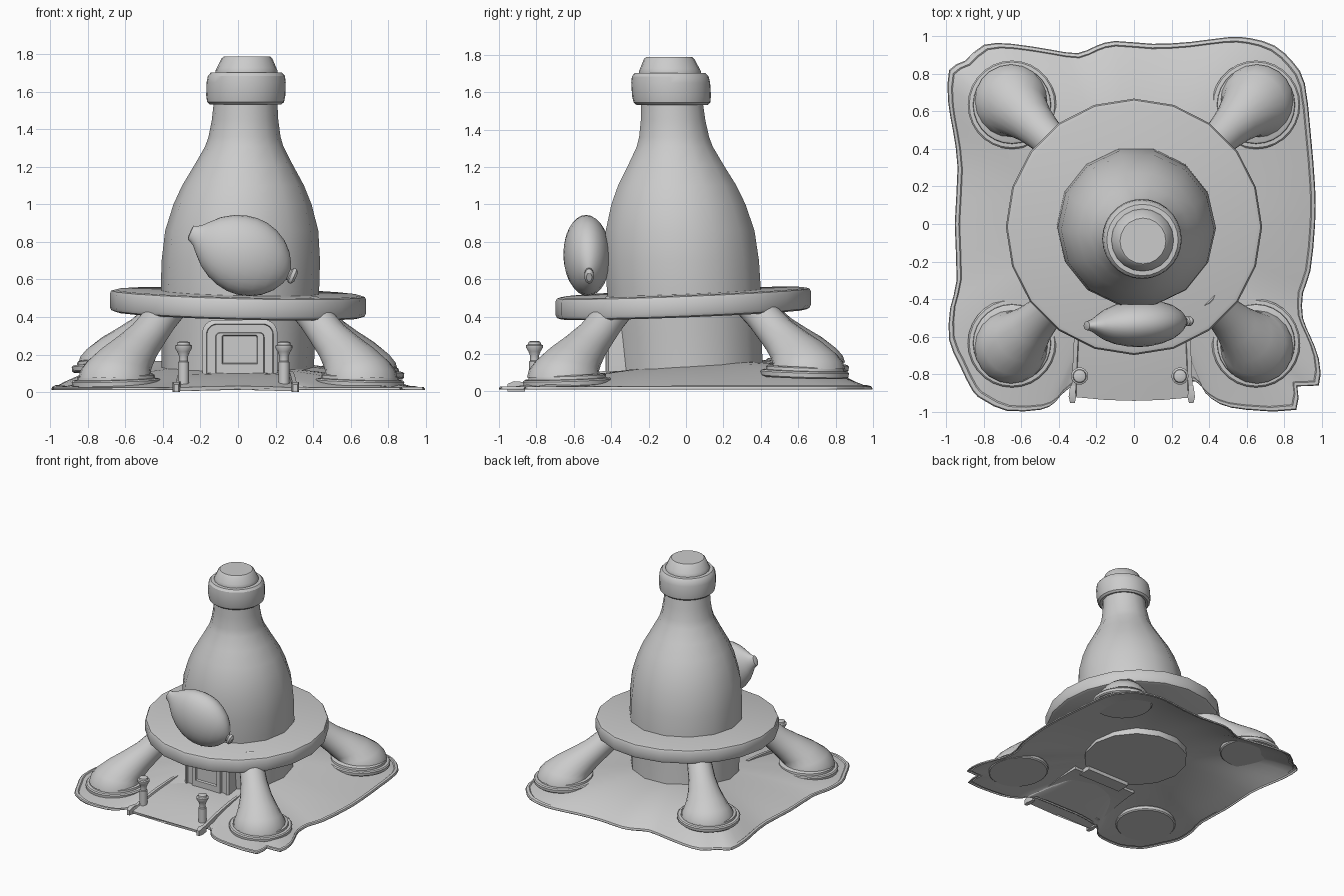
import bpy, bmesh, math
from mathutils import Vector, Matrix

if "Cube" in bpy.data.objects:
    bpy.data.objects.remove(bpy.data.objects["Cube"])

TAU = math.tau


def loft(name, rings, angle=32, cap_start=True, cap_end=True):
    """Skin a list of equal-length closed rings into one object."""
    bm = bmesh.new()
    rows = [[bm.verts.new(p) for p in r] for r in rings]
    n = len(rows[0])
    for a, b in zip(rows, rows[1:]):
        for i in range(n):
            j = (i + 1) % n
            bm.faces.new((a[i], a[j], b[j], b[i]))
    if cap_start:
        bm.faces.new(rows[0][::-1])
    if cap_end:
        bm.faces.new(rows[-1])
    bmesh.ops.recalc_face_normals(bm, faces=bm.faces)
    me = bpy.data.meshes.new(name)
    bm.to_mesh(me)
    bm.free()
    ob = bpy.data.objects.new(name, me)
    bpy.context.collection.objects.link(ob)
    bpy.ops.object.select_all(action='DESELECT')
    ob.select_set(True)
    bpy.context.view_layer.objects.active = ob
    bpy.ops.object.shade_smooth_by_angle(angle=math.radians(angle))
    return ob


def circle(r, z, n):
    return [Vector((r * math.cos(TAU * i / n), r * math.sin(TAU * i / n), z)) for i in range(n)]


def lathe(name, profile, n, place=lambda p: p):
    return loft(name, [[place(p) for p in circle(r, z, n)] for r, z in profile])


def lean(p):
    """The whole bottle leans a little forward and to the right."""
    s = (p.z - 0.6) / 1.1
    return Vector((p.x + 0.012 + 0.033 * s, p.y - 0.015 - 0.07 * s, p.z))


# Bottle body, neck ring and stopper
lathe("bottle_body", [(.405, .1), (.41, .3), (.422, .55), (.422, .7), (.408, .86), (.368, 1.0),
                      (.325, 1.1), (.262, 1.21), (.208, 1.31), (.192, 1.36), (.177, 1.45),
                      (.168, 1.56)], 14, lean)
lathe("neck_ring", [(.165, 1.54), (.19, 1.532), (.205, 1.545), (.211, 1.58), (.211, 1.65),
                    (.205, 1.685), (.19, 1.702), (.15, 1.705)], 28, lean)
lathe("stopper", [(.165, 1.69), (.166, 1.712), (.158, 1.728), (.135, 1.778), (.122, 1.789)], 20, lean)

# Tilted round table around the bottle
lathe("round_table", [(.655, -.06), (.675, -.052), (.683, -.035), (.683, .035), (.675, .052), (.655, .058)], 20,
      lambda p: Vector((p.x, p.y - .015, p.z + .472 - .025 * p.x + .04 * p.y)))

# Uneven ground sheet: outline points, anticlockwise from front left
outline = [(-.34, -.87), (-.42, -.95), (-.5, -.99), (-.68, -.995), (-.8, -.94), (-.86, -.89), (-.93, -.75),
           (-.985, -.62), (-.98, -.45), (-.945, -.3), (-.955, 0), (-.94, .3), (-.965, .5), (-.99, .65),
           (-.985, .82), (-.9, .87), (-.8, .955), (-.65, .96), (-.45, .93), (-.3, .91), (-.2, .95),
           (-.1, .975), (.1, .96), (.3, .97), (.5, .995), (.62, .99), (.75, .95), (.85, .86), (.91, .75),
           (.94, .5), (.965, .2), (.965, 0), (.94, -.25), (.9, -.37), (.9, -.5), (.94, -.6), (.985, -.72),
           (.985, -.86), (.87, -.865), (.865, -.99), (.6, -.99), (.46, -.96), (.38, -.9), (.33, -.84),
           (.15, -.83), (0, -.83), (-.15, -.83)]
edge = []
for i in range(len(outline)):
    a, b, c, d = (Vector(outline[(i + k) % len(outline)]) for k in (-1, 0, 1, 2))
    edge += [b, (9 * (b + c) - a - d) / 16]


def ground_z(x, y, s):
    amp = .13 + .08 * y - .075 * x * max(y, 0)
    return .016 + amp * (1 - s ** 2.5)


levels = [(k / 14, 0) for k in range(1, 14)] + [(.972, 0), (.978, .008), (.995, .009), (1, .002), (1, -.005)]
sheet = loft("ground_sheet", [[(p.x * s, p.y * s, ground_z(p.x * s, p.y * s, s) + dz) for p in edge]
                              for s, dz in levels], cap_end=False)
mod = sheet.modifiers.new("thickness", 'SOLIDIFY')
mod.thickness = .006
mod.offset = -1

# Four flared legs on stepped round foot plates
leg_path = [(.655, .0, .195, 0), (.65, .035, .19, 4), (.635, .07, .172, 12), (.595, .12, .145, 24),
            (.54, .185, .117, 34), (.48, .26, .1, 38), (.42, .35, .093, 38), (.36, .43, .09, 38)]
for name, sx, sy, z0 in (("front_left", -1, -1, .05), ("front_right", 1, -1, .05),
                         ("back_left", -1, 1, .13), ("back_right", 1, 1, .095)):
    rings = []
    out = Vector((sx, sy, 0)).normalized()
    axis = Vector((0, 0, 1)).cross(-out)
    for d, z, r, tilt in leg_path:
        k = z / .43
        c = Vector((sx * d, sy * d, z + z0 * (1 - k) + .025))
        rot = Matrix.Rotation(math.radians(tilt), 3, axis)
        rings.append([c + rot @ p for p in circle(r, 0, 20)])
    loft(name + "_leg", rings, 40)
    lathe(name + "_foot_plate", [(.225, -.02), (.234, -.012), (.236, .01), (.228, .018), (.208, .02),
                                 (.206, .036), (.196, .042)], 28,
          lambda p: Vector((p.x + .65 * sx, p.y + .635 * sy, p.z + z0 - .03 * (p.x * sx + p.y * sy))))

# Sloped entrance path with raised curbs
section = [(-.335, -.02), (-.335, .014), (-.312, .014), (-.308, 0), (-.15, .006), (0, .008), (.15, .006),
           (.288, 0), (.292, .014), (.315, .014), (.315, -.02), (0, -.012)]
rings = []
for k in range(9):
    t = k / 8
    z = .024 + .072 * math.sin(t * math.pi / 2)
    rings.append([(x * (1 - .08 * t), -.92 - .022 * (1 - (x / .33) ** 2) * (1 - t) + .55 * t, z + dz)
                  for x, dz in section])
loft("entrance_path", rings)

# Small pointed curb ends at the front of the path
for side, x in (("left", -.328), ("right", .305)):
    loft(side + "_curb_end", [[(x + dx * w, y, z) for dx, z in ((-1, 0), (1, 0), (1, h), (-1, h))]
                              for y, w, h in ((-.955, .012, .04), (-.92, .02, .055), (-.86, .012, .05))])

# Two lamp posts beside the path
for side, x in (("left", -.29), ("right", .245)):
    lathe(side + "_post", [(.029, .02), (.029, .16), (.024, .165), (.024, .19), (.034, .215), (.046, .235),
                           (.046, .247), (.036, .252), (.033, .265), (.02, .27)], 14,
          lambda p: Vector((p.x + x, p.y - .81, p.z)))


# Door with rounded top corners and a recessed panel
def arch(x0, x1, z0, z1, r, y):
    pts = [(x0, y, z0), (x1, y, z0)]
    for cx, start in ((x1 - r, 0), (x0 + r, 90)):
        for k in range(7):
            a = math.radians(start + 15 * k)
            pts.append((cx + r * math.cos(a), y, z1 - r + r * math.sin(a)))
    return pts


loft("door", [arch(-.19, .21, .07, .385, .07, -.3), arch(-.19, .21, .07, .385, .07, -.415),
              arch(-.168, .188, .09, .363, .055, -.425), arch(-.165, .185, .09, .36, .054, -.41),
              arch(-.12, .14, .1, .318, .025, -.41), arch(-.117, .137, .1, .315, .023, -.43),
              arch(-.085, .105, .15, .305, .012, -.43), arch(-.08, .1, .155, .3, .01, -.415)])

# Lemon leaning against the bottle, flattened front to back
turn = Matrix.Rotation(math.radians(23), 3, 'Y')
lathe("lemon", [(.022, -.302), (.04, -.298), (.046, -.28), (.058, -.26), (.095, -.225), (.14, -.18),
                (.178, -.12), (.2, -.06), (.21, 0), (.207, .06), (.19, .12), (.157, .18), (.11, .228),
                (.06, .258), (.033, .268), (.03, .276), (.042, .282), (.042, .3), (.024, .312)], 28,
      lambda p: turn @ Vector((p.z, p.x * .6, p.y)) + Vector((.022, -.53 + .04 * p.z, .733)))
